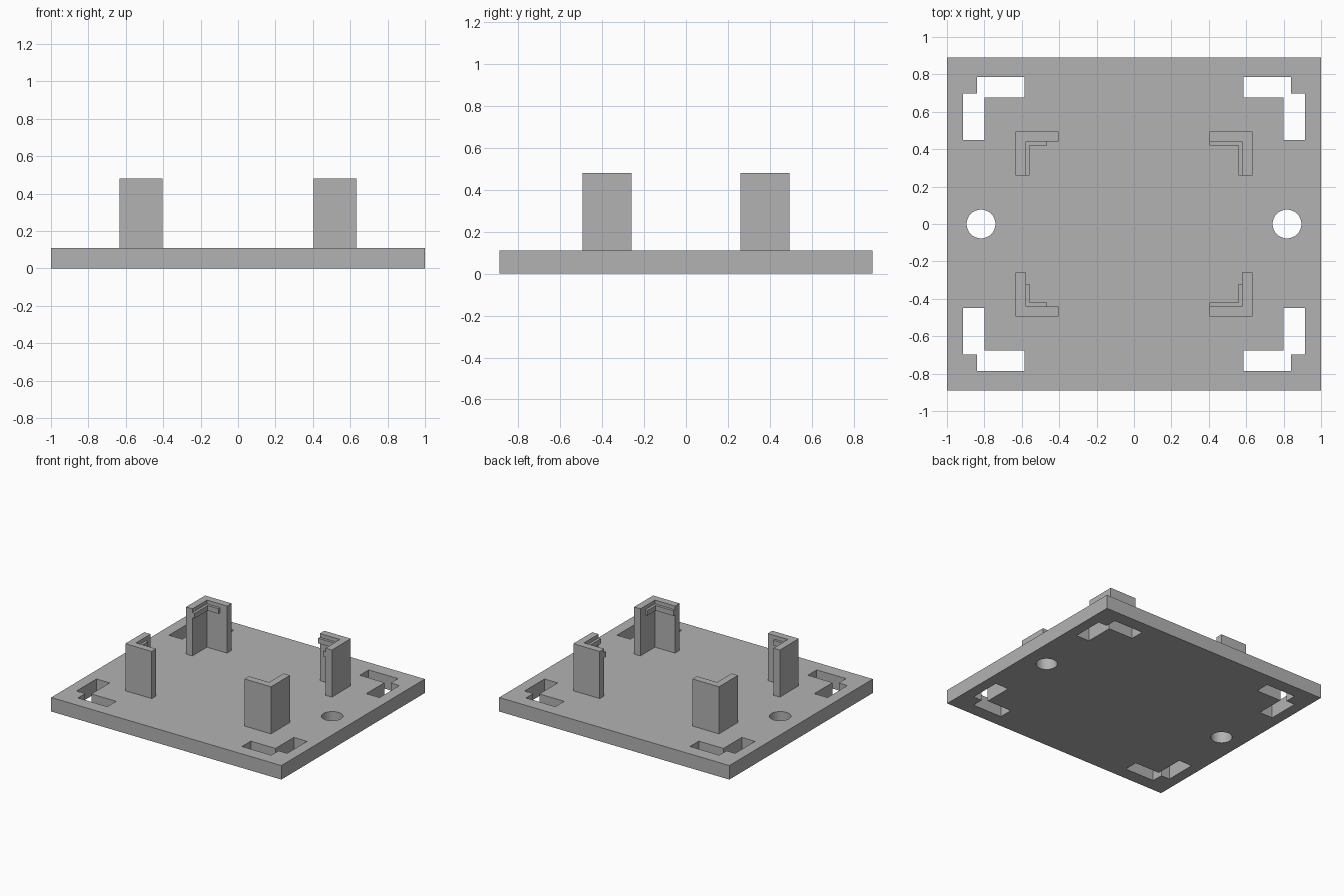
import bpy
import bmesh
from math import cos, sin, tau

cube = bpy.data.objects.get("Cube")
if cube:
    bpy.data.objects.remove(cube, do_unlink=True)

grey = bpy.data.materials.new("plain_grey")
grey.use_nodes = True
colour = (0.45, 0.45, 0.45, 1)
grey.diffuse_color = colour
grey.node_tree.nodes["Principled BSDF"].inputs["Base Color"].default_value = colour

PLATE_TOP, POST_TOP = 0.11, 0.48


def prism(name, outlines, z0, z1):
    """Extrude one or more flat outlines from z0 up to z1."""
    bm = bmesh.new()
    for outline in outlines:
        face = bm.faces.new([bm.verts.new((x, y, z0)) for x, y in outline])
        top = bmesh.ops.extrude_face_region(bm, geom=[face])["geom"]
        verts = [v for v in top if isinstance(v, bmesh.types.BMVert)]
        bmesh.ops.translate(bm, verts=verts, vec=(0, 0, z1 - z0))
    bmesh.ops.recalc_face_normals(bm, faces=bm.faces)
    mesh = bpy.data.meshes.new(name)
    bm.to_mesh(mesh)
    bm.free()
    mesh.materials.append(grey)
    obj = bpy.data.objects.new(name, mesh)
    bpy.context.collection.objects.link(obj)
    return obj


def mirrored(outline, sx, sy):
    return [(x * sx, y * sy) for x, y in outline]


def angle_outline(x, y, end_x, end_y, t):
    """L-shaped outline with its outer corner at (x, y)."""
    return [(x, y), (end_x, y), (end_x, y - t), (x - t, y - t), (x - t, end_y), (x, end_y)]


corners = [(sx, sy) for sx in (-1, 1) for sy in (-1, 1)]

# Base plate with corner slots and two round holes
plate = prism("base_plate", [[(-1, -0.89), (1, -0.89), (1, 0.89), (-1, 0.89)]], 0, PLATE_TOP)
slot = [(0.585, 0.787), (0.84, 0.787), (0.84, 0.697), (0.915, 0.697),
        (0.915, 0.45), (0.8, 0.45), (0.8, 0.677), (0.585, 0.677)]
cuts = [mirrored(slot, sx, sy) for sx, sy in corners]
for side in (-1, 1):
    cuts.append([(side * 0.818 + 0.077 * cos(tau * i / 48), 0.077 * sin(tau * i / 48))
                 for i in range(48)])
cutter = prism("hole_cutter", cuts, -0.1, 0.3)
cutter.hide_render = True
cutter.hide_viewport = True
cutter.display_type = 'WIRE'
cut = plate.modifiers.new("holes", 'BOOLEAN')
cut.operation = 'DIFFERENCE'
cut.solver = 'EXACT'
cut.object = cutter

# Corner posts, each with a thin ledge inside near the top
for sx, sy in corners:
    place = ("back" if sy > 0 else "front") + ("_left" if sx > 0 else "_right")
    post = angle_outline(0.633, 0.495, 0.403, 0.26, 0.055)
    prism(place + "_post", [mirrored(post, sx, sy)], PLATE_TOP, POST_TOP)
    # Ledges run to the post's end on the left and back, and stop short elsewhere
    end_x = 0.403 if sx > 0 else 0.465
    end_y = 0.26 if sy > 0 else 0.32
    ledge = angle_outline(0.578, 0.44, end_x, end_y, 0.02)
    prism(place + "_ledge", [mirrored(ledge, sx, sy)], 0.41, 0.45)
